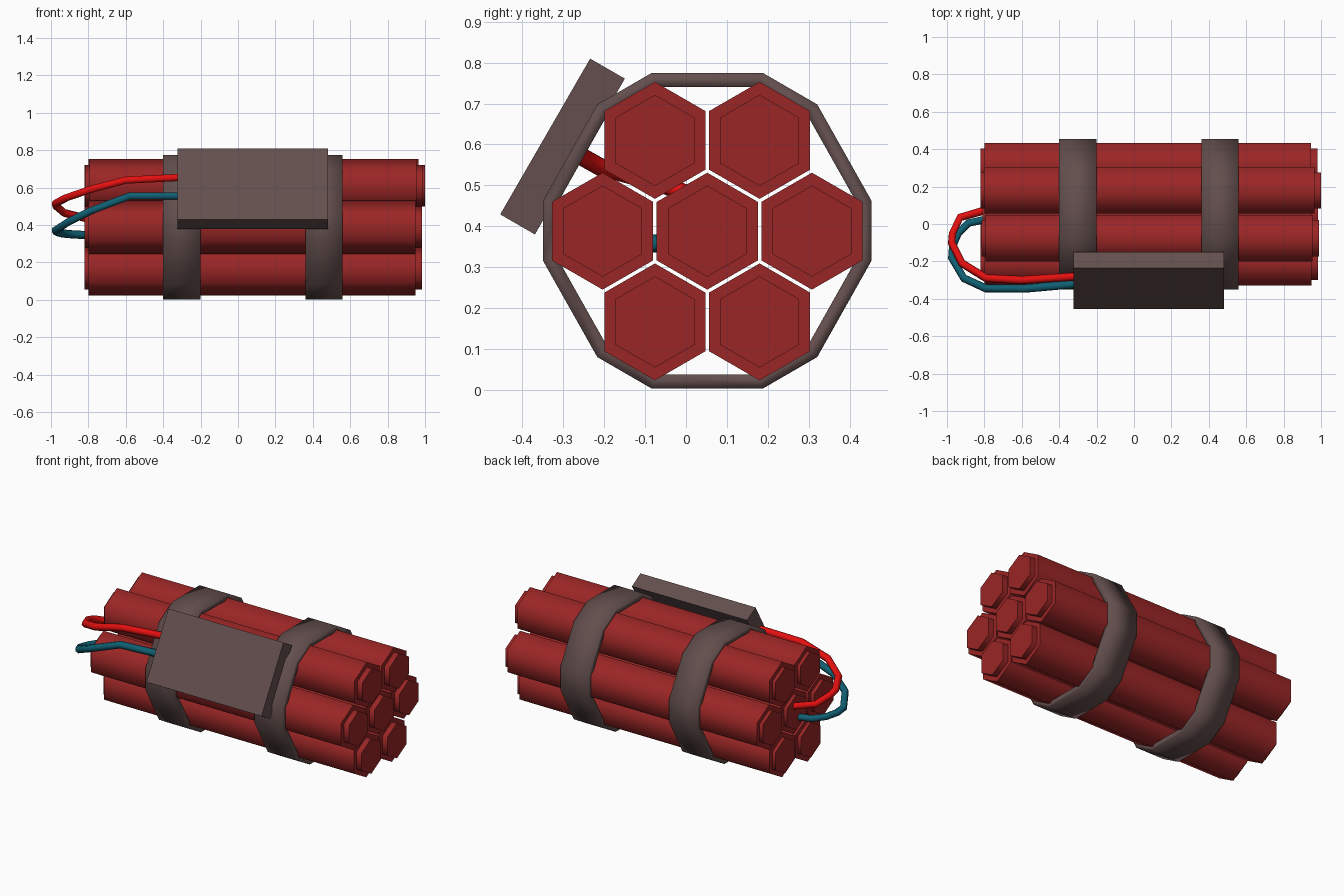
import bpy, bmesh, math
from mathutils import Vector

if "Cube" in bpy.data.objects:
    bpy.data.objects.remove(bpy.data.objects["Cube"], do_unlink=True)


def material(name, rgb):
    m = bpy.data.materials.new(name)
    m.use_nodes = True
    m.diffuse_color = (*rgb, 1)
    m.node_tree.nodes["Principled BSDF"].inputs["Base Color"].default_value = (*rgb, 1)
    return m


STICK_RED = material("stick red", (0.33, 0.019, 0.019))
TAPE = material("brown grey", (0.125, 0.078, 0.075))
WIRE_RED = material("wire red", (0.78, 0.005, 0.005))
WIRE_BLUE = material("wire blue", (0.005, 0.115, 0.17))


def finish(name, bm, mat, angle=0):
    bmesh.ops.recalc_face_normals(bm, faces=bm.faces)
    mesh = bpy.data.meshes.new(name)
    bm.to_mesh(mesh)
    bm.free()
    mesh.materials.append(mat)
    ob = bpy.data.objects.new(name, mesh)
    bpy.context.collection.objects.link(ob)
    if angle:
        bpy.ops.object.select_all(action="DESELECT")
        ob.select_set(True)
        bpy.context.view_layer.objects.active = ob
        bpy.ops.object.shade_smooth_by_angle(angle=math.radians(angle))
    return ob


def bridge(bm, a, b):
    for i in range(len(a)):
        j = (i + 1) % len(a)
        bm.faces.new((a[i], a[j], b[j], b[i]))


# Seven hexagonal sticks, each with a narrower raised cap at both ends
R, PITCH, ROW = 0.143, 0.256, 0.222
CY, CZ = 0.052, 0.388


def stick(name, y, z, x0, x1):
    bm = bmesh.new()
    rings = []
    for x, r in ((x0, R * 0.78), (x0 + 0.022, R * 0.78), (x0 + 0.022, R),
                 (x1 - 0.035, R), (x1 - 0.035, R * 0.78), (x1, R * 0.78)):
        rings.append([bm.verts.new((x, y + r * math.sin(i * math.pi / 3),
                                    z + r * math.cos(i * math.pi / 3))) for i in range(6)])
    for a, b in zip(rings, rings[1:]):
        bridge(bm, a, b)
    bm.faces.new(rings[0])
    bm.faces.new(rings[-1])
    finish(name, bm, STICK_RED, 65)


stick("stick_centre", CY, CZ, -0.81, 0.985)
stick("stick_middle_front", CY - PITCH, CZ, -0.82, 0.985)
stick("stick_middle_back", CY + PITCH, CZ, -0.82, 0.98)
stick("stick_top_front", CY - PITCH / 2, CZ + ROW, -0.815, 0.99)
stick("stick_top_back", CY + PITCH / 2, CZ + ROW, -0.82, 1.0)
stick("stick_bottom_front", CY - PITCH / 2, CZ - ROW, -0.82, 0.985)
stick("stick_bottom_back", CY + PITCH / 2, CZ - ROW, -0.82, 0.985)

# Twelve-sided straps around the bundle: one quarter mirrored round the centre
QUARTER = ((0.136, 0.386), (0.269, 0.309), (0.402, 0.073))
top_half = list(QUARTER) + [(y, -z) for y, z in reversed(QUARTER)]
OUTLINE = top_half + [(-y, -z) for y, z in top_half]


def strap(name, x0, x1, thick=0.034):
    bm = bmesh.new()

    def ring(x, s):
        return [bm.verts.new((x, CY + y * s, CZ + 0.001 + z * s)) for y, z in OUTLINE]

    inner = 1 - thick / 0.386
    rings = [ring(x0, 1), ring(x1, 1), ring(x1, inner), ring(x0, inner)]
    for i in range(4):
        bridge(bm, rings[i], rings[(i + 1) % 4])
    finish(name, bm, TAPE, 180)


strap("strap_right", -0.4, -0.2)
strap("strap_left", 0.36, 0.56)

# Tilted control box on the upper front
bm = bmesh.new()
bmesh.ops.create_cube(bm, size=1)
bmesh.ops.scale(bm, vec=Vector((0.805, 0.098, 0.44)), verts=bm.verts)
box = finish("control_box", bm, TAPE)
box.location = (0.08, -0.302, 0.595)
box.rotation_euler.x = math.radians(-30)


# Wires looping from the box to the right end of the bundle
def wire(name, points, mat):
    cu = bpy.data.curves.new(name, "CURVE")
    cu.dimensions = "3D"
    cu.bevel_depth = 0.022
    cu.bevel_resolution = 1
    cu.use_fill_caps = True
    sp = cu.splines.new("POLY")
    sp.points.add(len(points) - 1)
    for p, co in zip(sp.points, points):
        p.co = (*co, 1)
    cu.materials.append(mat)
    ob = bpy.data.objects.new(name, cu)
    bpy.context.collection.objects.link(ob)
    bpy.ops.object.select_all(action="DESELECT")
    ob.select_set(True)
    bpy.context.view_layer.objects.active = ob
    bpy.ops.object.convert(target="MESH")
    bpy.ops.object.shade_smooth_by_angle(angle=math.radians(65))


wire("red_wire", [(-0.3, -0.28, 0.655), (-0.6, -0.3, 0.64), (-0.79, -0.29, 0.59),
                  (-0.92, -0.21, 0.545), (-0.975, -0.1, 0.515), (-0.97, -0.05, 0.5),
                  (-0.93, 0.035, 0.465), (-0.79, 0.075, 0.43)], WIRE_RED)
wire("blue_wire", [(-0.3, -0.32, 0.555), (-0.58, -0.345, 0.555), (-0.79, -0.345, 0.475),
                   (-0.91, -0.29, 0.415), (-0.975, -0.18, 0.372), (-0.97, -0.12, 0.362),
                   (-0.94, -0.05, 0.355), (-0.885, 0.005, 0.35), (-0.79, 0.025, 0.345)], WIRE_BLUE)
